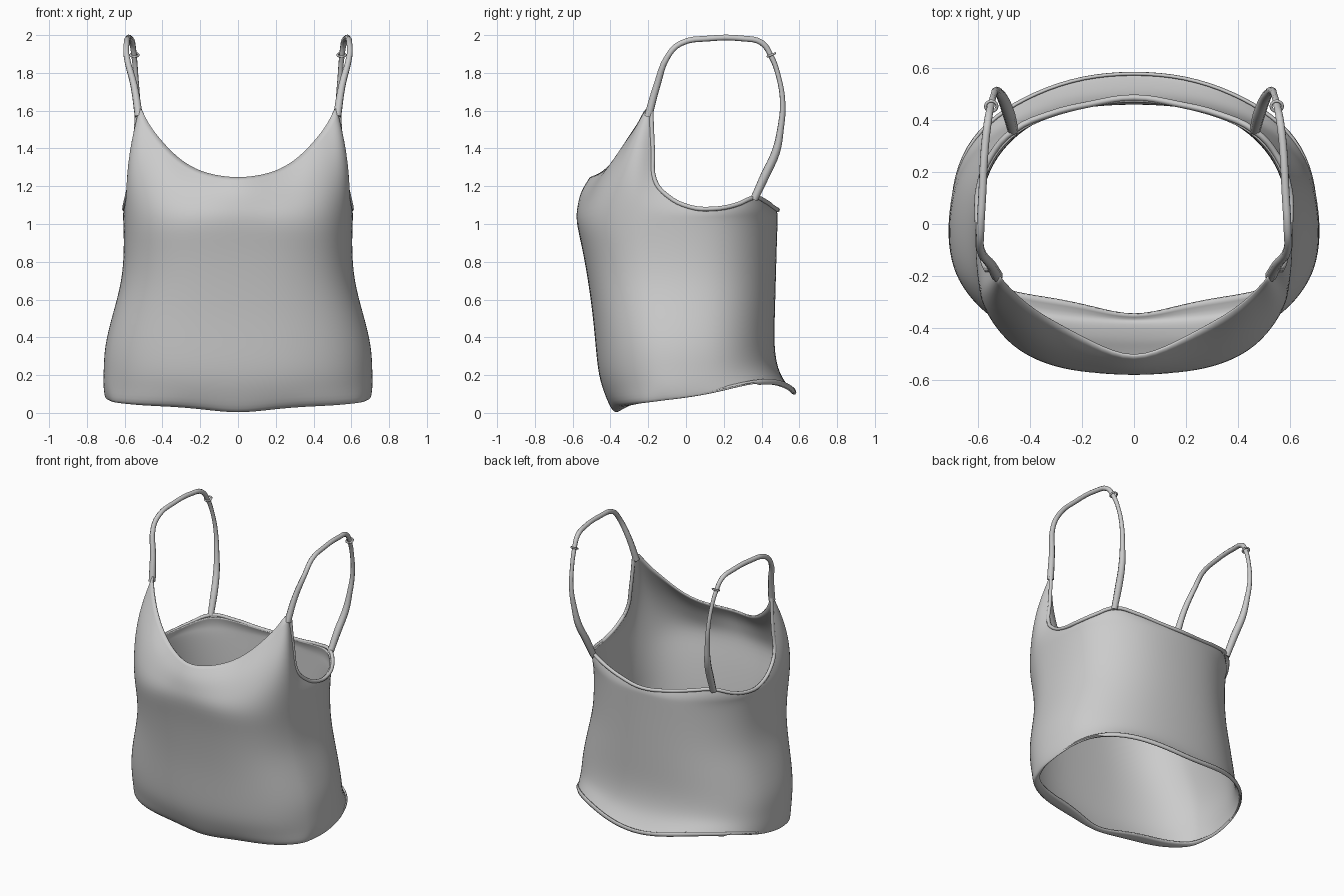
import bpy, math
from mathutils import Vector

if "Cube" in bpy.data.objects:
    bpy.data.objects.remove(bpy.data.objects["Cube"])

# Columns of the right half, front centre to back centre: angle, top edge point, hem point
FRONT = [
    (-90, (0, -.535, 1.24), (0, -.385, -.02)),
    (-80, (.17, -.455, 1.265), (.17, -.375, .0)),
    (-70, (.28, -.395, 1.32), (.29, -.37, .012)),
    (-60, (.36, -.35, 1.39), (.39, -.36, .018)),
    (-50, (.43, -.30, 1.47), (.48, -.335, .022)),
    (-40, (.48, -.25, 1.54), (.56, -.30, .028)),
    (-30, (.515, -.215, 1.62), (.625, -.255, .035)),
]
SIDE_BACK = [
    (-22, (.532, -.185, 1.61), (.66, -.21, .04)),
    (-18, (.55, -.175, 1.38), (.675, -.17, .045)),
    (-14, (.57, -.165, 1.23), (.685, -.13, .05)),
    (-8, (.587, -.10, 1.15), (.70, -.07, .057)),
    (0, (.60, .02, 1.09), (.705, 0, .065)),
    (15, (.595, .14, 1.08), (.70, .15, .09)),
    (30, (.55, .26, 1.10), (.65, .30, .13)),
    (45, (.46, .36, 1.14), (.54, .42, .15)),
    (60, (.33, .42, 1.12), (.38, .51, .14)),
    (75, (.17, .46, 1.09), (.20, .57, .107)),
    (90, (0, .485, 1.075), (0, .587, .082)),
]
COLS = FRONT + SIDE_BACK
# Body rings: height, half width, front depth, back depth, front roundness
RINGS = [(.10, .717, .43, .53, .80), (.20, .714, .465, .49, .79), (.35, .711, .48, .47, .78),
         (.52, .667, .495, .475, .75), (.70, .615, .52, .48, .72), (.88, .605, .552, .485, .69),
         (1.02, .61, .587, .49, .68)]


def ring_point(angle, ring):
    z, w, f, b, e = ring
    a = math.radians(angle)
    e, depth = (e, -f) if angle < 0 else (.87, b)
    return Vector((w * max(math.cos(a), 0) ** e, depth * abs(math.sin(a)) ** e, z))


def column(angle, top, hem):
    top, hem = Vector(top), Vector(hem)
    front = max(0, -math.sin(math.radians(angle)))
    # turned-in hem, hem edge, body rings, then up to the top edge
    turn = (.02 + .07 * min(1, hem.x / .35)) * front
    pts = [Vector((hem.x * (.98 - .03 * front), hem.y * .98 + turn, hem.z + .03)), hem]
    for r in RINGS:
        p = ring_point(angle, r)
        if r[0] < .3:      # lower rings follow the sloping hem
            p.z += hem.z * (.3 - r[0]) / .3
        pts.append(p)
    base = pts[-1]
    for s in (.33, .67):
        p = base.lerp(top, s)
        out = Vector((p.x * .6, p.y, 0)).normalized()
        pts.append(p + out * .075 * (top.z - base.z) * math.sin(math.pi * s))
    if angle < -55:        # soft fold just under the neckline
        pts[-1].y -= .01
    return pts + [top]


# Camisole body
grid = [column(*c) for c in COLS]
rows = len(grid[0])
verts = [p for col in grid for p in col]
faces = [(i * rows + j, (i + 1) * rows + j, (i + 1) * rows + j + 1, i * rows + j + 1)
         for i in range(len(grid) - 1) for j in range(rows - 1)]
mesh = bpy.data.meshes.new("camisole_body")
mesh.from_pydata(verts, [], faces)
mesh.polygons.foreach_set("use_smooth", [True] * len(mesh.polygons))
body = bpy.data.objects.new("camisole_body", mesh)
bpy.context.collection.objects.link(body)
mir = body.modifiers.new("mirror", 'MIRROR')
mir.use_clip = True
sub = body.modifiers.new("smooth", 'SUBSURF')
sub.levels = sub.render_levels = 2
sol = body.modifiers.new("cloth", 'SOLIDIFY')
sol.thickness = .01
sol.offset = -1


def tube(name, pts, radius, radii=None):
    cu = bpy.data.curves.new(name, 'CURVE')
    cu.dimensions = '3D'
    cu.bevel_depth = radius
    cu.bevel_resolution = 2
    cu.use_fill_caps = True
    cu.resolution_u = 4
    sp = cu.splines.new('BEZIER')
    sp.bezier_points.add(len(pts) - 1)
    for i, (bp, p) in enumerate(zip(sp.bezier_points, pts)):
        bp.co = p
        bp.handle_left_type = bp.handle_right_type = 'AUTO'
        bp.radius = radii[i] if radii else 1
    ob = bpy.data.objects.new(name, cu)
    bpy.context.collection.objects.link(ob)
    return ob


def flip(pts, s):
    return [(p[0] * s, p[1], p[2]) for p in pts]


# Binding along the armholes and back
edge = [c[1] for c in SIDE_BACK]
tube("back_binding", edge + flip(edge[-2::-1], -1), .012)

# Shoulder straps with slider rings
STRAP = [(.525, -.20, 1.57), (.55, -.155, 1.73), (.59, -.095, 1.89), (.59, -.03, 1.955),
         (.582, .12, 1.982), (.572, .30, 1.982), (.56, .40, 1.96), (.55, .45, 1.89),
         (.54, .49, 1.78), (.53, .512, 1.64), (.515, .50, 1.50), (.50, .475, 1.38),
         (.48, .42, 1.26), (.465, .36, 1.13)]
RADII = [1.4, 1.2, 1, 1, 1, 1, 1, .9, .8, .9, 1.1, 1.4, 1.5, 1.3]
for s, side in ((1, "right"), (-1, "left")):
    tube("strap_" + side, flip(STRAP, s), .016, RADII)
    bpy.ops.mesh.primitive_torus_add(location=(.548 * s, .452, 1.895), rotation=(.4, 0, 0),
                                     major_radius=.022, minor_radius=.006,
                                     major_segments=16, minor_segments=6)
    ring = bpy.context.object
    ring.name = "slider_" + side
    bpy.ops.object.shade_smooth()
